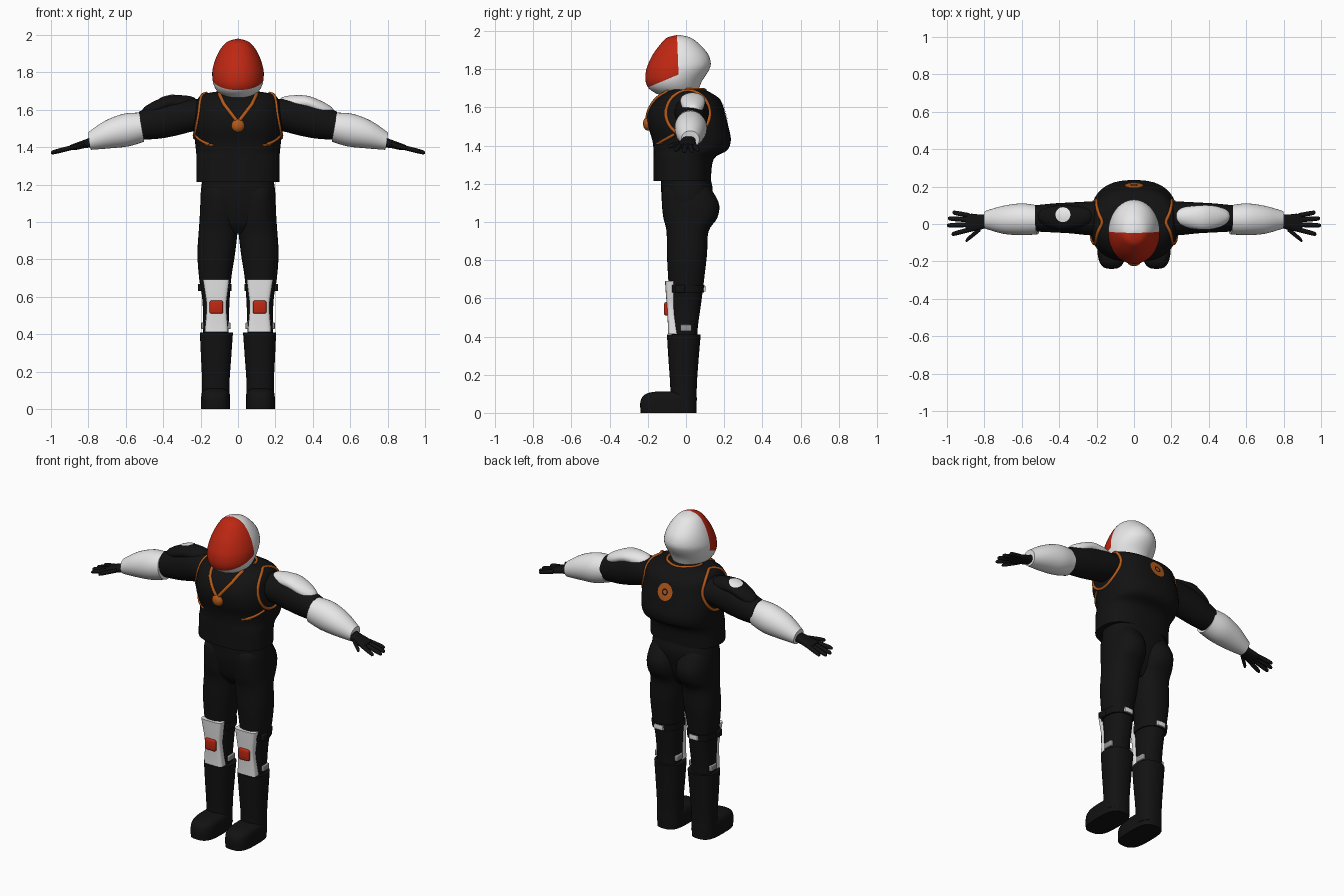
import bpy, bmesh, math
from mathutils import Vector
from mathutils.bvhtree import BVHTree

cube = bpy.data.objects.get("Cube")
if cube:
    bpy.data.objects.remove(cube, do_unlink=True)


def material(name, *rgb):
    mat = bpy.data.materials.new(name)
    mat.use_nodes = True
    color = (*rgb, 1)
    mat.diffuse_color = color
    mat.node_tree.nodes["Principled BSDF"].inputs["Base Color"].default_value = color
    return mat


BLACK = material("suit black", .006, .006, .006)
WHITE = material("armor white", .8, .8, .8)
RED = material("visor red", .52, .02, .006)
ORANGE = material("trim orange", .45, .1, .01)
GREY = material("buckle grey", .3, .3, .3)


def add_object(name, bm, *mats):
    mesh = bpy.data.meshes.new(name)
    bm.to_mesh(mesh)
    bm.free()
    for mat in mats:
        mesh.materials.append(mat)
    obj = bpy.data.objects.new(name, mesh)
    bpy.context.collection.objects.link(obj)
    bpy.ops.object.select_all(action="DESELECT")
    obj.select_set(True)
    bpy.context.view_layer.objects.active = obj
    bpy.ops.object.shade_smooth_by_angle(angle=math.radians(50))
    return obj


def smooth_rings(rings, steps):
    """Interpolate the cross-sections with a smooth spline."""
    result = []
    last = len(rings) - 1
    for i in range(last):
        p, q, r, s = (rings[min(max(k, 0), last)] for k in range(i - 1, i + 3))
        for j in range(steps):
            t = j / steps
            result.append([b + t * (c - a + t * (2 * a - 5 * b + 4 * c - d + t * (3 * (b - c) + d - a))) / 2
                           for a, b, c, d in zip(p, q, r, s)])
    return result + [rings[-1]]


def loft_mesh(axis, rings, side=1, power=2, steps=4, sides=32, shear=0):
    """Each ring is a position along the axis and the limits of its two widths."""
    bm = bmesh.new()
    loops = []
    for along, a0, a1, b0, b1 in smooth_rings(rings, steps):
        loop = []
        for k in range(sides):
            angle = math.tau * k / sides
            c, s = math.cos(angle), math.sin(angle)
            a = (a0 + a1) / 2 + (a1 - a0) / 2 * math.copysign(abs(c) ** (2 / power), c)
            offset = (b1 - b0) / 2 * math.copysign(abs(s) ** (2 / power), s)
            b = (b0 + b1) / 2 + offset
            point = (a, b, along) if axis == "z" else (along + shear * offset, a, b)
            loop.append(bm.verts.new((point[0] * side, point[1], point[2])))
        loops.append(loop)
    for low, high in zip(loops, loops[1:]):
        for k in range(sides):
            n = (k + 1) % sides
            bm.faces.new((low[k], low[n], high[n], high[k]))
    bm.faces.new(loops[0])
    bm.faces.new(loops[-1])
    bmesh.ops.recalc_face_normals(bm, faces=bm.faces)
    return bm


def loft(name, mat, axis, rings, **options):
    return add_object(name, loft_mesh(axis, rings, **options), mat)


def box(name, mat, center, size, bevel):
    bm = bmesh.new()
    bmesh.ops.create_cube(bm, size=1)
    bmesh.ops.scale(bm, vec=size, verts=bm.verts)
    bmesh.ops.translate(bm, vec=center, verts=bm.verts)
    bmesh.ops.bevel(bm, geom=bm.edges[:], offset=bevel, segments=3, profile=.5, affect="EDGES")
    return add_object(name, bm, mat)


def surface(obj):
    mesh = obj.data
    return BVHTree.FromPolygons([v.co for v in mesh.vertices], [p.vertices for p in mesh.polygons])


def trim(name, tree, points, direction, radius=.008):
    """Lay a thin cord on a surface by projecting points along a direction."""
    direction = Vector(direction)
    hits = [tree.ray_cast(Vector(p) - direction * 3, direction)[0] for p in points]
    hits = [h for h in hits if h]
    curve = bpy.data.curves.new(name, "CURVE")
    curve.dimensions = "3D"
    curve.bevel_depth = radius
    curve.bevel_resolution = 2
    curve.use_fill_caps = True
    spline = curve.splines.new("POLY")
    spline.points.add(len(hits) - 1)
    for point, hit in zip(spline.points, hits):
        point.co = (*hit, 1)
    curve.materials.append(ORANGE)
    bpy.context.collection.objects.link(bpy.data.objects.new(name, curve))


def polyline(points, count=10):
    pts = [Vector(p) for p in points]
    return [a.lerp(b, k / count) for a, b in zip(pts, pts[1:]) for k in range(count + 1)]


def decal(name, tree, center, u, v, direction, radii, mats, indices):
    """Thin round plate of concentric bands laid on a surface."""
    center, u, v, direction = map(Vector, (center, u, v, direction))
    bm = bmesh.new()
    loops = []
    for r in radii:
        loop = []
        for k in range(24):
            angle = math.tau * k / 24
            start = center + (u * math.cos(angle) + v * math.sin(angle)) * r - direction * 3
            loop.append(bm.verts.new(tree.ray_cast(start, direction)[0] - direction * .004))
        loops.append(loop)
    bm.faces.new(loops[0]).material_index = indices[0]
    for inner, outer, index in zip(loops, loops[1:], indices[1:]):
        for k in range(24):
            n = (k + 1) % 24
            bm.faces.new((inner[k], outer[k], outer[n], inner[n])).material_index = index
    bmesh.ops.recalc_face_normals(bm, faces=bm.faces)
    if sum((f.normal.dot(direction) for f in bm.faces)) > 0:
        bmesh.ops.reverse_faces(bm, faces=bm.faces)
    return add_object(name, bm, *mats)


# Helmet, cut along the visor outline
helmet = loft_mesh("z", [
    (1.655, -.05, .05, -.1, .03), (1.67, -.08, .08, -.15, .06), (1.7, -.112, .112, -.195, .068),
    (1.74, -.132, .132, -.212, .085), (1.79, -.138, .138, -.21, .117), (1.83, -.133, .133, -.197, .13),
    (1.88, -.117, .117, -.172, .115), (1.93, -.09, .09, -.135, .072), (1.965, -.055, .055, -.1, .025),
    (1.98, -.005, .005, -.045, -.035)], sides=48)
back_plane = (Vector((0, -.04, 1.8)), Vector((0, -1, -.04)))
jaw_plane = (Vector((0, -.2, 1.705)), Vector((0, -.42, 1)))
for point, normal in (back_plane, jaw_plane):
    bmesh.ops.bisect_plane(helmet, geom=helmet.verts[:] + helmet.edges[:] + helmet.faces[:],
                           plane_co=point, plane_no=normal)
for face in helmet.faces:
    middle = face.calc_center_median()
    face.material_index = int(all((middle - p).dot(n) > 0 for p, n in (back_plane, jaw_plane)))
add_object("helmet", helmet, WHITE, RED)
loft("neck", BLACK, "z", [(1.6, -.08, .08, -.1, .08), (1.68, -.075, .075, -.1, .06)])

# Jacket and hips
jacket = loft("jacket", BLACK, "z", [
    (1.215, -.222, .222, -.17, .13), (1.33, -.222, .222, -.17, .145), (1.375, -.224, .224, -.17, .215),
    (1.43, -.23, .23, -.177, .235), (1.5, -.238, .238, -.198, .222), (1.57, -.232, .232, -.2, .205),
    (1.64, -.222, .222, -.165, .18), (1.68, -.195, .195, -.11, .125), (1.695, -.13, .13, -.08, .09)],
    power=2.5, sides=48)
loft("hips", BLACK, "z", [
    (.94, -.1, .1, -.06, .06), (1, -.18, .18, -.1, .1), (1.1, -.2, .2, -.125, .13),
    (1.17, -.198, .198, -.13, .14), (1.24, -.188, .188, -.13, .125)], power=2.5)

# Jacket trim, pendant and back badge
tree = surface(jacket)
trim("back_collar_trim", tree,
     [(.11 * math.cos(a), .1 * math.sin(a), 0) for a in (math.pi * k / 24 for k in range(25))], (0, 0, -1))
for side, label in ((1, "left"), (-1, "right")):
    trim(label + "_lanyard", tree, polyline(
        [(side * .1, 0, 1.685), (side * .075, 0, 1.63), (side * .01, 0, 1.545)]), (0, 1, 0), .01)
    trim(label + "_pocket_trim", tree, polyline([(side * .175, 0, 1.415), (side * .13, 0, 1.41)]), (0, 1, 0), .006)
    trim(label + "_armhole_trim", tree, [
        (0, .01 + .115 * math.cos(a), 1.57 + .118 * math.sin(a))
        for a in (math.tau * k / 40 for k in range(41))], (-side, 0, 0), .009)
    trim(label + "_side_trim", tree, polyline([(0, -.06, 1.46), (0, -.14, 1.415)]), (-side, 0, 0))
pendant = bmesh.new()
bmesh.ops.create_uvsphere(pendant, u_segments=20, v_segments=12, radius=.036)
bmesh.ops.scale(pendant, vec=(1, .7, 1), verts=pendant.verts)
bmesh.ops.translate(pendant, vec=(0, -.2, 1.515), verts=pendant.verts)
add_object("pendant", pendant, ORANGE)
decal("back_badge", tree, (0, 0, 1.57), (1, 0, 0), (0, 0, 1), (0, -1, 0),
      (.012, .02, .035, .05), (ORANGE, BLACK), (0, 1, 0, 0))

for side, label in ((1, "left_"), (-1, "right_")):
    # Arm
    loft(label + "upper_arm", BLACK, "x", [
        (.15, -.06, .12, 1.5, 1.65), (.24, -.06, .12, 1.485, 1.66), (.34, -.05, .115, 1.46, 1.655),
        (.43, -.045, .11, 1.445, 1.63), (.53, -.04, .1, 1.44, 1.59)], side=side)
    pad = loft(label + "shoulder_pad", WHITE if side > 0 else BLACK, "x", [
        (.21, .03, .05, 1.62, 1.64), (.25, -.01, .085, 1.59, 1.672), (.36, -.03, .1, 1.6, 1.677),
        (.44, -.022, .095, 1.57, 1.65), (.5, .005, .072, 1.55, 1.615), (.515, .035, .045, 1.57, 1.59)], side=side)
    if side < 0:
        decal("right_shoulder_patch", surface(pad), (-.38, .05, 0), (1, 0, 0), (0, 1, 0), (0, 0, -1),
              (.01, .025, .04), (WHITE,), (0, 0, 0))
    loft(label + "forearm_guard", WHITE, "x", [
        (.515, -.055, .1, 1.43, 1.585), (.6, -.06, .11, 1.405, 1.578), (.7, -.052, .097, 1.394, 1.54),
        (.795, -.025, .07, 1.386, 1.478)], side=side, shear=.18)

    # Hand: a flat palm, four fingers and a thumb
    loft(label + "palm", BLACK, "x", [
        (.77, -.015, .05, 1.4, 1.46), (.82, -.03, .05, 1.395, 1.44), (.87, -.04, .055, 1.385, 1.422),
        (.9, -.03, .045, 1.385, 1.41)], side=side, power=2.5)
    digits = (("little_finger", .88, .045, .97, .062), ("ring_finger", .88, .022, .995, .03),
              ("middle_finger", .88, -.003, 1, -.008), ("index_finger", .87, -.028, .975, -.055),
              ("thumb", .82, -.025, .9, -.09))
    for name, x0, y0, x1, y1 in digits:
        rings = []
        for t, r in ((0, .013), (.5, .013), (.92, .011), (1, .003)):
            x, y = x0 + (x1 - x0) * t, y0 + (y1 - y0) * t
            z = 1.405 - (x - .86) * .25
            rings.append((x, y - r, y + r, z - r, z + r))
        loft(label + name, BLACK, "x", rings, side=side, sides=12, steps=2)

    # Leg and boot
    loft(label + "leg", BLACK, "z", [
        (.38, .05, .185, -.075, .06), (.45, .05, .187, -.078, .062), (.58, .045, .19, -.085, .08),
        (.7, .036, .208, -.093, .095), (.83, .016, .217, -.1, .11), (.95, .002, .21, -.102, .118),
        (1.02, -.002, .205, -.118, .163), (1.09, 0, .202, -.126, .174), (1.16, .01, .192, -.125, .14),
        (1.2, .03, .17, -.1, .11)], side=side, power=2.3)
    loft(label + "boot_shaft", BLACK, "z", [
        (.03, .045, .192, -.08, .055), (.15, .045, .192, -.083, .057), (.28, .036, .198, -.092, .066),
        (.41, .027, .204, -.1, .077)], side=side, power=2.3)
    loft(label + "boot_foot", BLACK, "z", [
        (0, .042, .197, -.237, .055), (.05, .042, .197, -.24, .056), (.085, .045, .194, -.228, .056),
        (.105, .06, .18, -.195, .05), (.112, .085, .155, -.15, .03)], side=side, power=3)

    # Knee guard with a red pad, strap and buckles
    loft(label + "knee_guard", WHITE, "z", [
        (.412, .052, .178, -.094, -.03), (.46, .056, .174, -.095, -.04), (.55, .062, .168, -.1, -.05),
        (.63, .054, .178, -.106, -.05), (.692, .046, .188, -.11, -.05)], side=side, power=4)
    box(label + "knee_pad", RED, (side * .116, -.1, .545), (.072, .03, .07), .01)
    loft(label + "knee_strap", BLACK, "z", [
        (.63, .036, .206, -.092, .094), (.67, .034, .211, -.095, .098)], side=side, power=2.3)
    box(label + "strap_plate", WHITE, (side * .12, .094, .65), (.06, .018, .03), .004)
    for x in (.05, .187):
        box(label + "shin_buckle", GREY, (side * x, 0, .445), (.02, .06, .035), .005)
        box(label + "knee_buckle", BLACK, (side * (x + .008), -.03, .65), (.04, .05, .04), .006)
